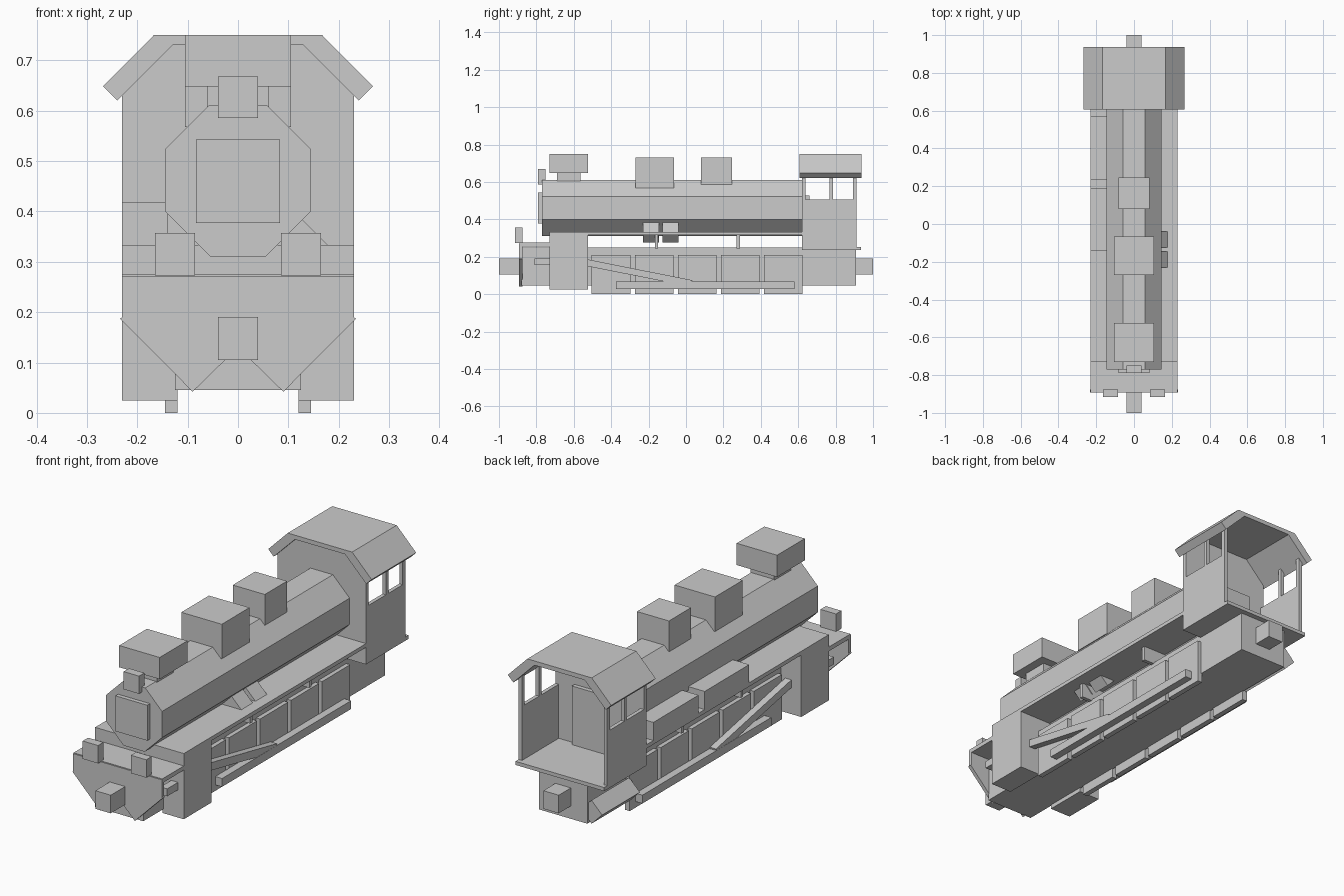
import bpy, bmesh, math
from mathutils import Matrix, Vector

if "Cube" in bpy.data.objects:
    bpy.data.objects.remove(bpy.data.objects["Cube"])


def prism(name, profile, y0, y1):
    """Extrude an (x, z) profile along y."""
    bm = bmesh.new()
    face = bm.faces.new([bm.verts.new((x, y0, z)) for x, z in profile])
    ext = bmesh.ops.extrude_face_region(bm, geom=[face])
    moved = [v for v in ext["geom"] if isinstance(v, bmesh.types.BMVert)]
    bmesh.ops.translate(bm, verts=moved, vec=(0, y1 - y0, 0))
    bmesh.ops.recalc_face_normals(bm, faces=bm.faces)
    mesh = bpy.data.meshes.new(name)
    bm.to_mesh(mesh)
    bm.free()
    ob = bpy.data.objects.new(name, mesh)
    bpy.context.collection.objects.link(ob)
    return ob


def box(name, x0, x1, y0, y1, z0, z1):
    return prism(name, [(x0, z0), (x1, z0), (x1, z1), (x0, z1)], y0, y1)


def pair(name, x0, x1, *yz):
    """The same box on both sides."""
    box("right_" + name, x0, x1, *yz)
    box("left_" + name, -x1, -x0, *yz)


def diamond(name, x, z, r, y0, y1):
    return prism(name, [(x, z - r), (x + r, z), (x, z + r), (x - r, z)], y0, y1)


def mirrored(half):
    """Complete a right-half outline, listed from bottom to top."""
    return half + [(-x, z) for x, z in reversed(half) if x != 0]


# Boiler and its front fittings
prism("boiler", mirrored([(.055, .31), (.145, .40), (.145, .523), (.058, .61)]), -.77, .625)
box("smokebox_door", -.083, .083, -.79, -.765, .377, .543)
box("headlamp", -.04, .04, -.79, -.75, .585, .668)

# Chimney and domes
box("chimney_base", -.062, .062, -.69, -.565, .59, .65)
box("chimney_top", -.105, .105, -.73, -.525, .648, .75)
box("front_dome", -.105, .105, -.27, -.065, .568, .73)
box("rear_dome", -.083, .083, .08, .245, .585, .73)

# Main frame and running boards
box("frame", -.125, .125, -.88, .91, .045, .25)
box("running_board", -.23, .23, -.73, .62, .315, .333)
for i, y in enumerate((-.158, .28)):
    box(f"board_bracket_{i}", -.18, .18, y - .009, y + .009, .245, .32)

# Cylinders with the saddle between them
pair("cylinder", .12, .23, -.73, -.525, .025, .333)
box("cylinder_saddle", -.23, .23, -.73, -.525, .245, .333)
pair("piston_tail", .165, .2, -.81, -.725, .155, .19)

# Front deck, pilot, buffers and couplers
box("front_deck", -.23, .23, -.89, -.725, .255, .275)
prism("pilot", [(-.23, .272), (-.23, .19), (-.234, .187), (-.09, .042), (0, .13),
                (.09, .042), (.234, .187), (.23, .19), (.23, .272)], -.893, -.875)
pair("buffer", .085, .165, -.915, -.875, .273, .357)
box("front_coupler", -.04, .04, -1, -.875, .105, .19)
box("rear_coupler", -.04, .04, .9, 1, .105, .19)

# Square driving wheels and rods
for i in range(5):
    y = -.4 + i * .23
    pair(f"wheel_{i}", .12, .145, y - .104, y + .104, 0, .21)
pair("coupling_rod", .145, .18, -.375, .58, .028, .067)
for name, side in (("right_main_rod", 1), ("left_main_rod", -1)):
    start, end = Vector((side * .163, -.57, .176)), Vector((side * .163, .03, .057))
    length = (end - start).length
    rod = box(name, -.016, .016, -length / 2, length / 2, -.018, .018)
    tilt = math.atan2(end.z - start.z, end.y - start.y)
    rod.data.transform(Matrix.Translation((start + end) / 2) @ Matrix.Rotation(tilt, 4, 'X'))

# Tanks on the left, tilted pumps on the right, injector at the left rear
box("left_rear_tank", -.23, -.14, .235, .57, .325, .418)
box("left_front_tank", -.23, -.14, -.14, .19, .325, .418)
for i, y in enumerate((-.23, -.125)):
    diamond(f"pump_{i}", .123, .332, .056, y, y + .085)
diamond("injector", -.14, .1, .055, .62, .9)

# Cab: floor, front wall, low side walls, window posts and backhead
box("cab_floor", -.23, .23, .62, .935, .235, .252)
prism("cab_front_wall", mirrored([(.23, .236), (.23, .64), (.145, .732)]), .62, .64)
pair("cab_side", .212, .23, .62, .912, .236, .505)
for i, (y0, y1) in enumerate(((.62, .635), (.768, .785), (.892, .912))):
    pair(f"window_post_{i}", .212, .23, y0, y1, .5, .648)
box("backhead", -.13, .13, .635, .66, .25, .527)

# Bent cab roof
outer = [(-.268, .648), (-.167, .75), (.167, .75), (.268, .648)]
inner = [(.24, .62), (.13, .73), (-.13, .73), (-.24, .62)]
prism("cab_roof", outer + inner, .607, .937)
